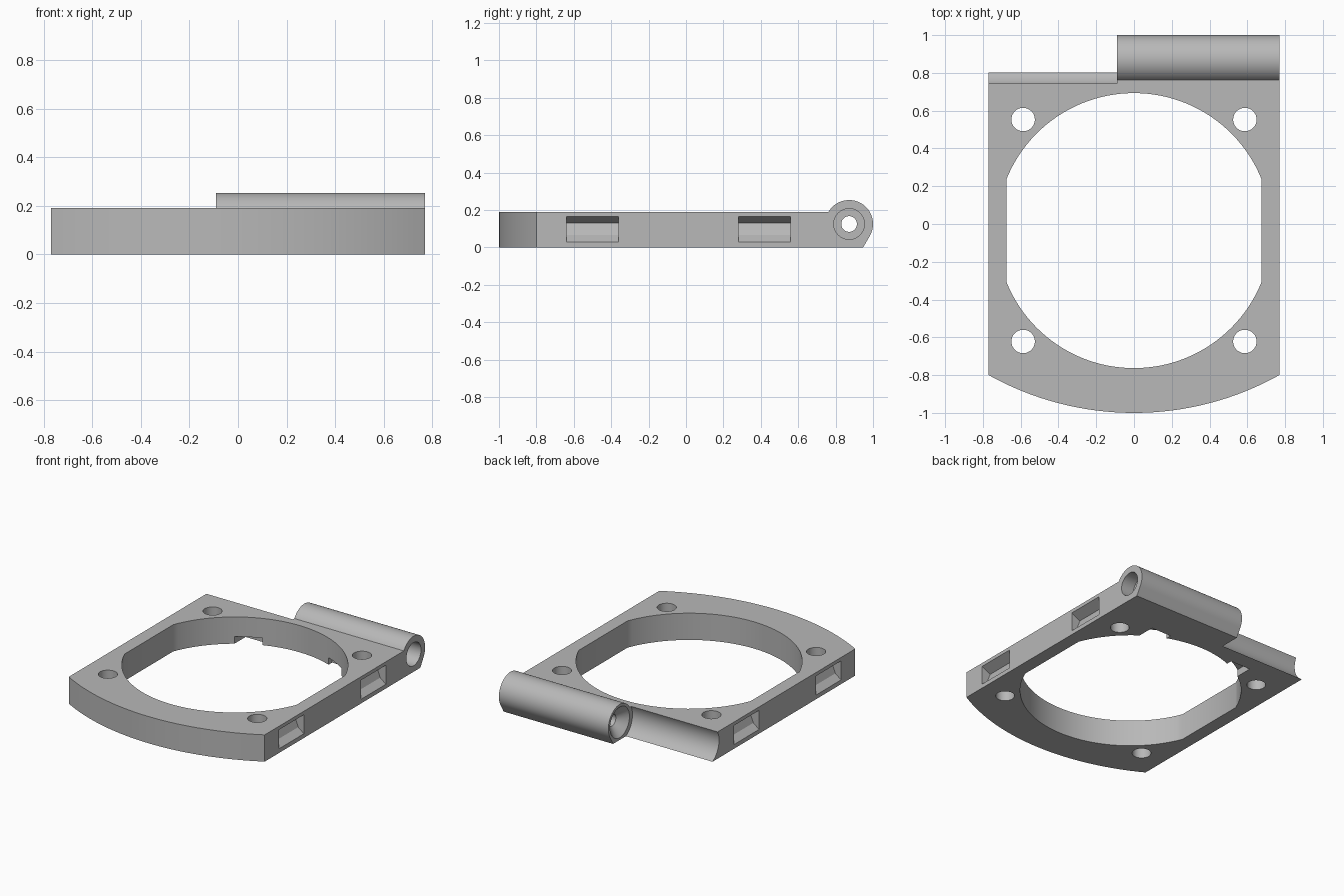
import bpy, bmesh
from math import sin, cos, pi, radians, sqrt, asin
from mathutils import Vector

if "Cube" in bpy.data.objects:
    bpy.data.objects.remove(bpy.data.objects["Cube"], do_unlink=True)

THICK = 0.19             # plate thickness
HALF_W = 0.77            # plate half width
PIN_Y, PIN_Z = 0.872, 0.125   # hinge axis
BARREL_R = 0.128
BARREL_X = -0.09         # inner end of the hinge barrel

grey = bpy.data.materials.new("grey_plastic")
grey.use_nodes = True
grey.diffuse_color = (0.48, 0.48, 0.48, 1)
grey.node_tree.nodes["Principled BSDF"].inputs["Base Color"].default_value = (0.48, 0.48, 0.48, 1)


def arc(cx, cy, r, a0, a1, n):
    """Points along an arc, angles in radians."""
    steps = [a0 + (a1 - a0) * i / n for i in range(n + 1)]
    return [(cx + r * cos(a), cy + r * sin(a)) for a in steps]


def circle(cx, cy, r, n=48):
    return arc(cx, cy, r, 0, 2 * pi, n)[:-1]


def prism(name, points, axis, lo, hi, end_points=None):
    """Extrude (x, y) points along z, or (y, z) points along x; end_points tapers it."""
    place = (lambda p, d: (p[0], p[1], d)) if axis == "z" else (lambda p, d: (d, p[0], p[1]))
    bm = bmesh.new()
    a = [bm.verts.new(place(p, lo)) for p in points]
    b = [bm.verts.new(place(p, hi)) for p in (end_points or points)]
    bm.faces.new(a)
    bm.faces.new(b)
    for i in range(len(a)):
        j = (i + 1) % len(a)
        bm.faces.new((a[i], a[j], b[j], b[i]))
    bmesh.ops.recalc_face_normals(bm, faces=bm.faces)
    mesh = bpy.data.meshes.new(name)
    bm.to_mesh(mesh)
    bm.free()
    mesh.materials.append(grey)
    obj = bpy.data.objects.new(name, mesh)
    bpy.context.collection.objects.link(obj)
    return obj


def rect(x0, x1, y0, y1):
    return [(x0, y0), (x1, y0), (x1, y1), (x0, y1)]


def combine(target, tool, operation="DIFFERENCE"):
    """Apply a boolean and discard the tool."""
    tool.hide_render = True
    mod = target.modifiers.new("bool", "BOOLEAN")
    mod.operation = operation
    mod.solver = "EXACT"
    mod.object = tool
    bpy.ops.object.select_all(action="DESELECT")
    bpy.context.view_layer.objects.active = target
    target.select_set(True)
    bpy.ops.object.modifier_apply(modifier=mod.name)
    bpy.data.objects.remove(tool, do_unlink=True)


# Plate with a bowed front edge
bow_r = 1.58
half = asin(HALF_W / bow_r)
outline = arc(0, bow_r - 1, bow_r, -pi / 2 - half, -pi / 2 + half, 32)
outline += [(HALF_W, 0.803), (-HALF_W, 0.803)]
frame = prism("hinged_frame", outline, "z", 0, THICK)

# Concave relief along the open half of the hinge edge
combine(frame, prism("relief", circle(PIN_Y, PIN_Z, 0.143, 64), "x", -1, BARREL_X))

# Hinge barrel, blended to the underside by a tangent flat
rise = asin((THICK - PIN_Z) / BARREL_R)
housing = [(0.72, 0), (0.947, 0)]
housing += arc(PIN_Y, PIN_Z, BARREL_R, radians(-30), pi - rise, 32)
housing += [(0.72, THICK)]
combine(frame, prism("hinge_barrel", housing, "x", BARREL_X, HALF_W), "UNION")

# Pin bore, counterbore and countersink
combine(frame, prism("pin_bore", circle(PIN_Y, PIN_Z, 0.042), "x", -0.2, 0.9))
combine(frame, prism("counterbore", circle(PIN_Y, PIN_Z, 0.082), "x", HALF_W - 0.1, 0.9))
combine(frame, prism("countersink", circle(PIN_Y, PIN_Z, 0.11), "x", BARREL_X - 0.001,
                     BARREL_X + 0.06, circle(PIN_Y, PIN_Z, 0.042)))

# Round opening with flattened sides
open_y, open_r, flat_x = -0.035, 0.728, 0.675
edge = asin(sqrt(open_r ** 2 - flat_x ** 2) / open_r)
opening = arc(0, open_y, open_r, edge, pi - edge, 48)
opening += arc(0, open_y, open_r, pi + edge, 2 * pi - edge, 48)
combine(frame, prism("opening", opening, "z", -0.1, 0.4))

for side in (-1, 1):
    # Screw holes
    for y in (0.553, -0.622):
        combine(frame, prism("screw_hole", circle(side * 0.587, y, 0.062), "z", -0.1, 0.4))
    # Shallow slots under the back of the opening
    x0, x1 = sorted((side * 0.26, side * 0.42))
    combine(frame, prism("under_slot", rect(x0, x1, 0.45, 0.685), "z", -0.1, 0.05))
    # Undercut latch pockets in the side walls
    for y in (-0.5, 0.42):
        profile = [(0.79, 0.165), (0.77, 0.165), (0.70, 0.13), (0.725, 0.065), (0.77, 0.03), (0.79, 0.03)]
        pocket = prism("latch_pocket", [(side * px, pz) for px, pz in profile], "z", y - 0.14, y + 0.14)
        for v in pocket.data.vertices:
            v.co = Vector((v.co.x, v.co.z, v.co.y))
        pocket.data.flip_normals()
        combine(frame, pocket)

bpy.ops.object.select_all(action="DESELECT")
bpy.context.view_layer.objects.active = frame
frame.select_set(True)
bpy.ops.object.shade_smooth_by_angle(angle=radians(25))
